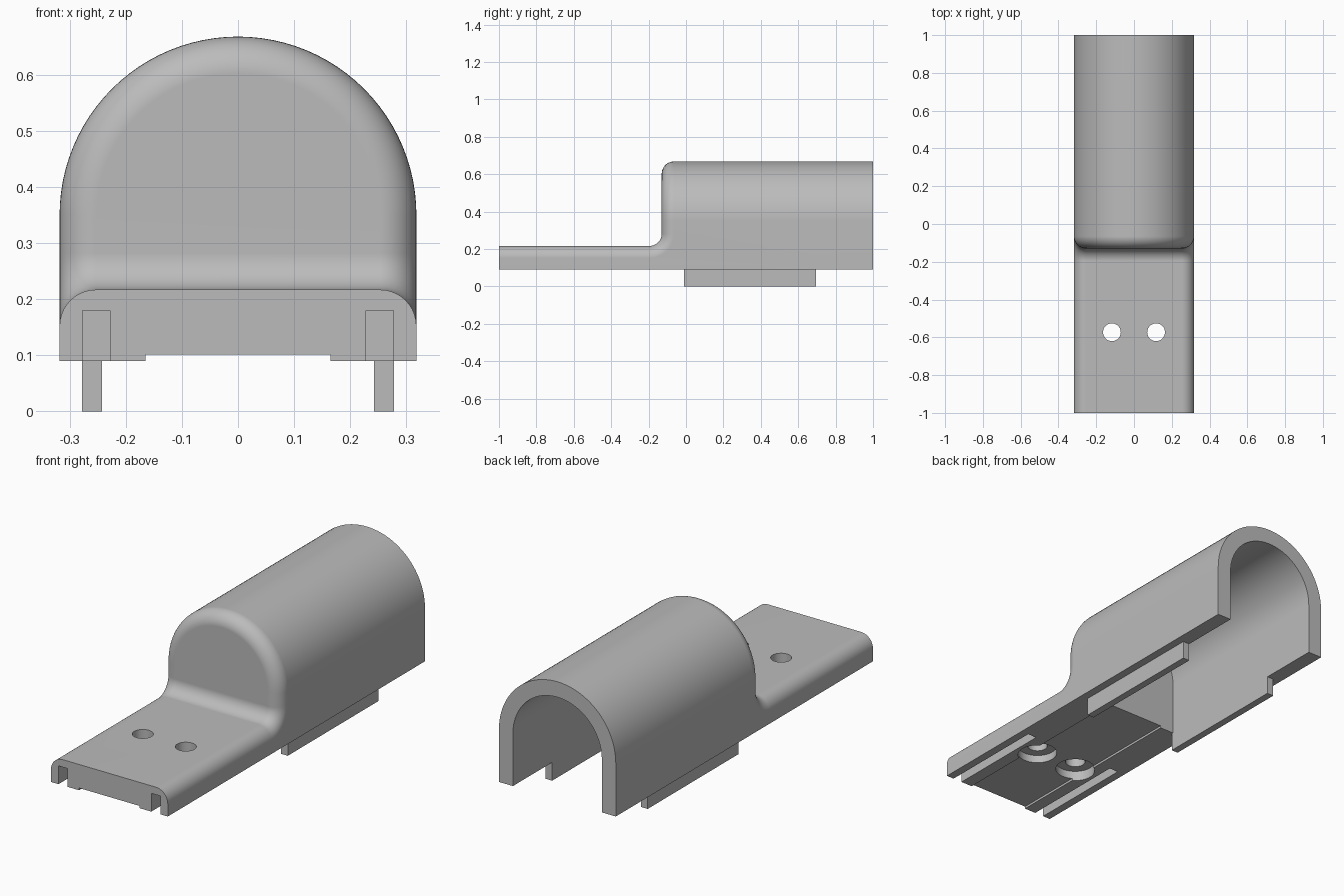
import bpy
import bmesh
from math import sin, cos, pi, radians
from mathutils import Vector, Matrix

cube = bpy.data.objects.get("Cube")
if cube:
    bpy.data.objects.remove(cube)

W, R = 0.318, 0.065            # half width, fillet radius
BASE, DECK, SPRING = 0.09, 0.217, 0.35
FACE = -0.13                   # front of the hood
INNER = 0.242                  # half width of the cavity

grey = bpy.data.materials.new("grey_plastic")
grey.use_nodes = True
colour = (0.5, 0.5, 0.5, 1)
grey.diffuse_color = colour
grey.node_tree.nodes["Principled BSDF"].inputs["Base Color"].default_value = colour


def make(name, bm):
    bmesh.ops.remove_doubles(bm, verts=bm.verts, dist=1e-5)
    bmesh.ops.recalc_face_normals(bm, faces=bm.faces)
    mesh = bpy.data.meshes.new(name)
    bm.to_mesh(mesh)
    bm.free()
    mesh.materials.append(grey)
    ob = bpy.data.objects.new(name, mesh)
    bpy.context.collection.objects.link(ob)
    return ob


def box(name, x, y, z):
    bm = bmesh.new()
    size = [b - a for a, b in (x, y, z)]
    mid = [(a + b) / 2 for a, b in (x, y, z)]
    bmesh.ops.create_cube(bm, size=1, matrix=Matrix.Translation(mid) @ Matrix.Diagonal((*size, 1)))
    return make(name, bm)


def cylinder(name, x, y, z, r):
    bm = bmesh.new()
    bmesh.ops.create_cone(bm, cap_ends=True, segments=48, radius1=r, radius2=r, depth=z[1] - z[0],
                          matrix=Matrix.Translation((x, y, sum(z) / 2)))
    return make(name, bm)


def arch_prism(name, r, y0, y1, z0):
    outline = [(r, z0)] + [(r * cos(pi * i / 48), SPRING + r * sin(pi * i / 48)) for i in range(49)] + [(-r, z0)]
    bm = bmesh.new()
    face = bm.faces.new([bm.verts.new((x, y0, z)) for x, z in outline])
    ext = bmesh.ops.extrude_face_region(bm, geom=[face])
    bmesh.ops.translate(bm, vec=(0, y1 - y0, 0), verts=[v for v in ext["geom"] if isinstance(v, bmesh.types.BMVert)])
    return make(name, bm)


def combine(body, tool, operation):
    mod = body.modifiers.new(tool.name, "BOOLEAN")
    mod.operation, mod.solver, mod.object = operation, "EXACT", tool
    bpy.context.view_layer.objects.active = body
    bpy.ops.object.modifier_apply(modifier=mod.name)
    bpy.data.objects.remove(tool)


# Shell: a rounded edge runs along the deck, up the concave fillet and over the arch
side, up, front = Vector((1, 0, 0)), Vector((0, 0, 1)), Vector((0, -1, 0))
rim = [(Vector((W, -1, DECK)), side, up)]
for i in range(13):
    t = pi / 2 * i / 12
    n = front * sin(t) + up * cos(t)
    rim.append((Vector((W, FACE - R, DECK + R)) - n * R, side, n))
n_side = len(rim) + 1
for i in range(25):
    t = pi / 2 * i / 24
    n = side * cos(t) + up * sin(t)
    rim.append((Vector((0, FACE, SPRING)) + n * W, n, front))

STEPS = 10
rows = []
for p, n1, n2 in rim:
    angles = [pi / 2 * k / STEPS for k in range(STEPS + 1)]
    rows.append([p - (n1 + n2) * R + (n1 * cos(a) + n2 * sin(a)) * R for a in angles])


def flip(points):
    return [Vector((-p.x, p.y, p.z)) for p in points]


bm = bmesh.new()


def face(*points):
    bm.faces.new([bm.verts.new(p) for p in points])


def at_back(p):
    return Vector((p.x, 1, p.z))


for m in (lambda q: q, flip):
    for a, b in zip(rows, rows[1:]):
        for k in range(STEPS):
            face(*m([a[k], a[k + 1], b[k + 1], b[k]]))
    for a, b in zip(rows[n_side - 1:], rows[n_side:]):
        face(*m([a[0], b[0], at_back(b[0]), at_back(a[0])]))
    wall = [r[0] for r in rows[:n_side]]
    wall += [at_back(wall[-1]), Vector((W, 1, BASE)), Vector((W, -1, BASE))]
    face(*m(wall))

# Deck top with concave fillet, then hood face, ends and underside
for a, b in zip(rows[:n_side - 2], rows[1:n_side - 1]):
    face(a[-1], b[-1], *flip([b[-1], a[-1]]))
hood_face = [r[-1] for r in rows[n_side - 2:]]
face(*hood_face, *flip(hood_face[-2::-1]))
back = [Vector((W, 1, BASE))] + [at_back(r[0]) for r in rows[n_side - 1:]]
face(*back, *flip(back[-2::-1]))
nose = [Vector((W, -1, BASE))] + rows[0]
face(*nose, *flip(nose[::-1]))
face(*[Vector((x, y, BASE)) for x, y in ((W, -1), (W, 1), (-W, 1), (-W, -1))])
body = make("sensor_cover", bm)

# Hood cavity and shallow channel under the deck
combine(body, arch_prism("hood_cavity", INNER, 0, 1.2, -0.2), "DIFFERENCE")
combine(body, box("deck_channel", (-0.165, 0.165), (-1.2, 0.1), (-0.1, 0.101)), "DIFFERENCE")

# Mirrored slots, screw holes with counterbores, and locating rails
for s in (-1, 1):
    combine(body, box("slot", sorted((s * 0.228, s * 0.277)), (-1.2, -0.45), (-0.1, 0.18)), "DIFFERENCE")
    combine(body, cylinder("screw_hole", s * 0.117, -0.573, (-0.1, 0.4), 0.047), "DIFFERENCE")
    combine(body, cylinder("counterbore", s * 0.117, -0.573, (-0.1, 0.14), 0.092), "DIFFERENCE")
    combine(body, box("rail", sorted((s * INNER, s * 0.278)), (-0.01, 0.695), (0, BASE)), "UNION")

bpy.ops.object.select_all(action="DESELECT")
body.select_set(True)
bpy.context.view_layer.objects.active = body
bpy.ops.object.shade_smooth_by_angle(angle=radians(30))
weighted = body.modifiers.new("even_shading", "WEIGHTED_NORMAL")
weighted.keep_sharp = True
